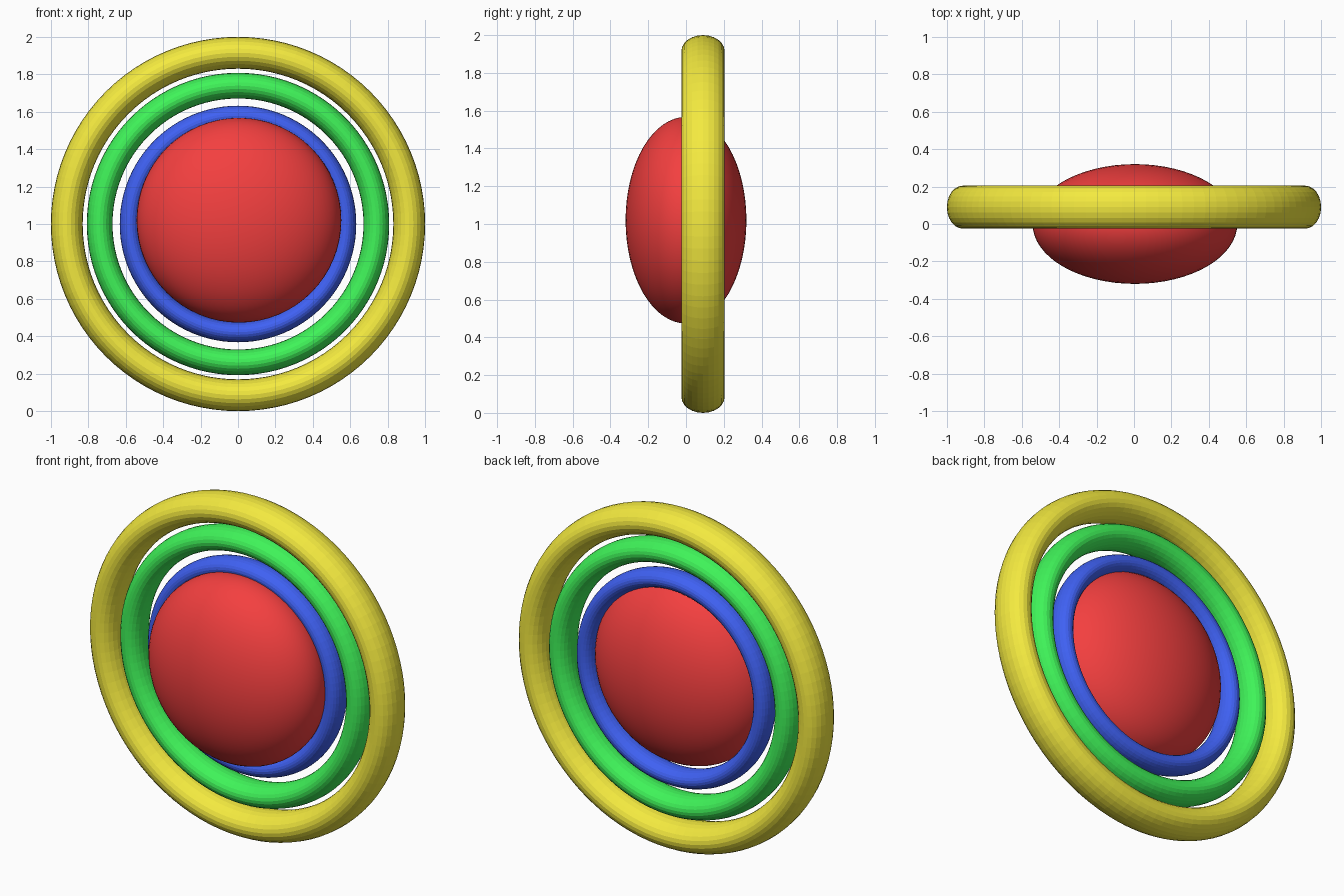
import bpy
from math import radians

if "Cube" in bpy.data.objects:
    bpy.data.objects.remove(bpy.data.objects["Cube"])


def material(name, rgb):
    m = bpy.data.materials.new(name)
    m.diffuse_color = (*rgb, 1)
    m.use_nodes = True
    m.node_tree.nodes["Principled BSDF"].inputs["Base Color"].default_value = m.diffuse_color
    return m


def finish(name, scale, rgb):
    ob = bpy.context.object
    ob.name = name
    ob.scale = scale
    ob.data.materials.append(material(name + "_colour", rgb))
    bpy.ops.object.transform_apply(location=False, rotation=True, scale=True)
    return ob


def ring(name, size, rgb):
    # upright ring with an oval cross-section, deeper in y than it is thick
    bpy.ops.mesh.primitive_torus_add(
        major_radius=0.915 * size, minor_radius=0.085 * size,
        major_segments=96, minor_segments=24,
        location=(0, 0.09, 1.0), rotation=(radians(90), 0, 0))
    finish(name, (1, 1, 1.35), rgb)


# three concentric rings
ring("outer_ring", 1.0, (0.9, 0.82, 0.05))
ring("middle_ring", 0.808, (0.05, 0.9, 0.1))
ring("inner_ring", 0.632, (0.05, 0.12, 0.9))

# flattened centre ball
bpy.ops.mesh.primitive_uv_sphere_add(
    segments=64, ring_count=32, radius=1, location=(0.005, 0, 1.02))
finish("centre_ball", (0.547, 0.32, 0.547), (0.9, 0.05, 0.05))
bpy.ops.object.shade_smooth()
